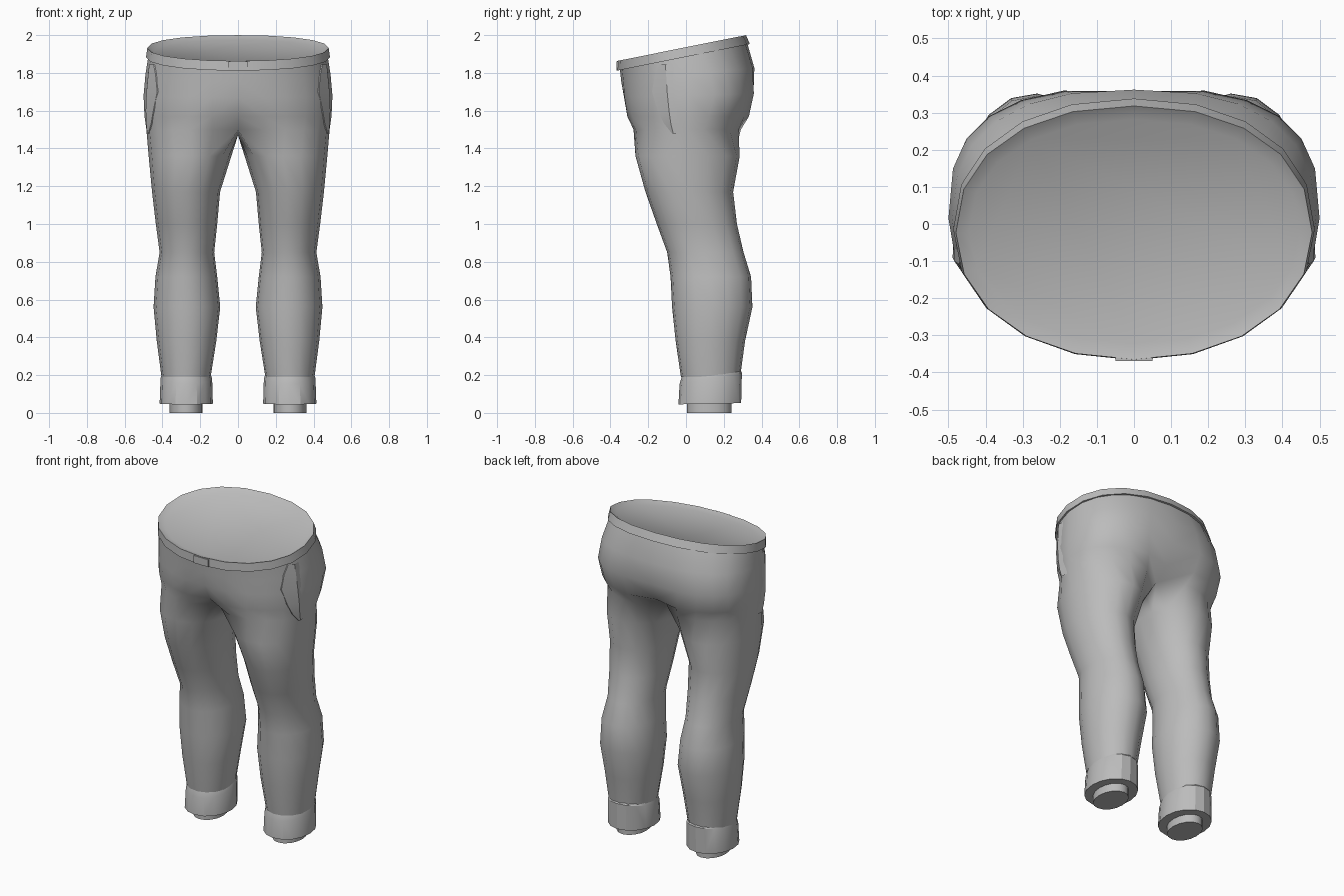
import bpy, bmesh, math
from mathutils import Vector
from mathutils.bvhtree import BVHTree

if "Cube" in bpy.data.objects:
    bpy.data.objects.remove(bpy.data.objects["Cube"])

cloth = bpy.data.materials.new("grey_cloth")
cloth.use_nodes = True
cloth.diffuse_color = (0.5, 0.5, 0.5, 1)
cloth.node_tree.nodes["Principled BSDF"].inputs["Base Color"].default_value = (0.5, 0.5, 0.5, 1)


def ring(angles, x0, x1, y0, y1, z, tilt=0, power=2):
    """Points on a tilted oval; angle 0 is the outer side, -90 the front."""
    pts = []
    for a in angles:
        c, s = math.cos(math.radians(a)), math.sin(math.radians(a))
        e = 2 / (power if s > 0 else 2.1)
        x = (x0 + x1) / 2 + (x1 - x0) / 2 * math.copysign(abs(c) ** e, c)
        y = (y0 + y1) / 2 + (y1 - y0) / 2 * math.copysign(abs(s) ** e, s)
        pts.append(Vector((x, y, z + tilt * y)))
    return pts


def bridge(bm, upper, lower, closed=True):
    n = len(upper)
    for i in range(n if closed else n - 1):
        j = (i + 1) % n
        bm.faces.new((upper[i], lower[i], lower[j], upper[j]))


def loft(bm, rings, cap_start=False, cap_end=False):
    rows = [[bm.verts.new(p) for p in r] for r in rings]
    for a, b in zip(rows, rows[1:]):
        bridge(bm, a, b)
    if cap_start:
        bm.faces.new(rows[0])
    if cap_end:
        bm.faces.new(rows[-1])


def finish(bm, name, mirror=False, angle=40):
    bmesh.ops.recalc_face_normals(bm, faces=bm.faces)
    mesh = bpy.data.meshes.new(name)
    bm.to_mesh(mesh)
    bm.free()
    obj = bpy.data.objects.new(name, mesh)
    bpy.context.collection.objects.link(obj)
    mesh.materials.append(cloth)
    if mirror:
        mod = obj.modifiers.new("mirror", "MIRROR")
        mod.use_clip = True
    bpy.ops.object.select_all(action="DESELECT")
    obj.select_set(True)
    bpy.context.view_layer.objects.active = obj
    bpy.ops.object.shade_smooth_by_angle(angle=math.radians(angle))
    return obj


# Trousers: half of the hips, open along the centre line
half = [-90 + 15 * i for i in range(13)]
hips = [  # half width, front, back, height, tilt, back squareness, centre dip
    (0.475, -0.35, 0.325, 1.89, 0.2, 2.2, 0),
    (0.49, -0.343, 0.362, 1.79, 0.1, 2.5, 0),
    (0.5, -0.338, 0.368, 1.68, 0.03, 2.8, 0.03),
    (0.495, -0.328, 0.345, 1.57, 0, 2.5, 0.14),
    (0.485, -0.305, 0.315, 1.5, 0, 2.2, 0.38),
]
bm = bmesh.new()
prev = None
for w, front, back, z, tilt, power, dip in hips:
    pts = ring(half, -w, w, front, back, z, tilt, power)
    for p in pts:
        p.y *= 1 - dip * max(0, 1 - p.x / 0.22) ** 2
    pts[0].x = pts[-1].x = 0
    row = [bm.verts.new(p) for p in pts]
    if prev:
        bridge(bm, prev, row, closed=False)
    prev = row

# Crotch seam closes the leg opening, then the leg continues down
f, b = prev[0].co, prev[-1].co
seam = [bm.verts.new((0, b.y + (f.y - b.y) * t, 1.47)) for t in (0.25, 0.5, 0.75)]
prev = prev + seam
leg_angles = [-140 + 280 / 12 * i for i in range(13)] + [160, 180, 200]
legs = [  # inner, outer, front, back, height
    (0.035, 0.473, -0.268, 0.285, 1.36),
    (0.095, 0.455, -0.215, 0.25, 1.17),
    (0.11, 0.435, -0.155, 0.27, 1.0),
    (0.126, 0.415, -0.1, 0.305, 0.85),
    (0.11, 0.437, -0.082, 0.345, 0.72),
    (0.094, 0.447, -0.074, 0.352, 0.56),
    (0.115, 0.43, -0.055, 0.313, 0.38),
    (0.145, 0.405, -0.027, 0.287, 0.19),
]
for spec in legs:
    row = [bm.verts.new(p) for p in ring(leg_angles, *spec)]
    bridge(bm, prev, row)
    prev = row
bmesh.ops.recalc_face_normals(bm, faces=bm.faces)
surface = BVHTree.FromBMesh(bm)
finish(bm, "trousers", mirror=True, angle=60)

# Waistband with a recessed cap
around = [i * 18 for i in range(20)]
bm = bmesh.new()
loft(bm, [
    ring(around, -0.465, 0.465, -0.34, 0.315, 1.885, 0.2, 2.2),
    ring(around, -0.487, 0.487, -0.367, 0.338, 1.885, 0.2, 2.2),
    ring(around, -0.48, 0.48, -0.365, 0.318, 1.936, 0.2, 2.2),
    ring(around, -0.445, 0.445, -0.322, 0.282, 1.916, 0.2, 2.2),
], cap_end=True)
finish(bm, "waistband", angle=30)

# Small tab on the front of the waistband
bm = bmesh.new()
bmesh.ops.create_cube(bm, size=1)
for v in bm.verts:
    v.co = Vector((v.co.x * 0.1, v.co.y * 0.012 - 0.363, v.co.z * 0.046 + 1.837))
finish(bm, "waist_tab")

# Cuffs and ankle stubs
bm = bmesh.new()
turn = [i * 22.5 for i in range(16)]
loft(bm, [
    ring(turn, 0.15, 0.4, -0.022, 0.282, 0.196, 0.13),
    ring(turn, 0.137, 0.41, -0.034, 0.296, 0.16, 0.18),
    ring(turn, 0.133, 0.415, -0.04, 0.292, 0.046, 0.02),
    ring(turn, 0.16, 0.39, -0.01, 0.265, 0.046, 0.02),
], cap_end=True)
finish(bm, "cuffs", mirror=True, angle=25)

bm = bmesh.new()
stub = (0.188, 0.362, 0.006, 0.242)
loft(bm, [ring(turn, *stub, 0.06), ring(turn, *stub, 0)], cap_end=True)
finish(bm, "ankle_stubs", mirror=True)

# Side pockets: a crescent lip laid on the hip
bm = bmesh.new()
edge = [(1.845, -0.14, -0.11), (1.79, -0.165, -0.105), (1.7, -0.18, -0.1),
        (1.6, -0.15, -0.09), (1.53, -0.115, -0.08), (1.48, -0.075, -0.068)]
rows = []
for z, y0, y1 in edge:
    row = []
    for y, lift in ((y0, -0.004), (y0, 0.006), (y1, 0.012), (y1 + 0.06, -0.004)):
        hit = surface.ray_cast(Vector((1, y, z)), Vector((-1, 0, 0)))[0]
        row.append(bm.verts.new((hit.x + lift, y, z)))
    rows.append(row)
for a, c in zip(rows, rows[1:]):
    bridge(bm, a, c, closed=False)
finish(bm, "side_pockets", mirror=True, angle=30)
